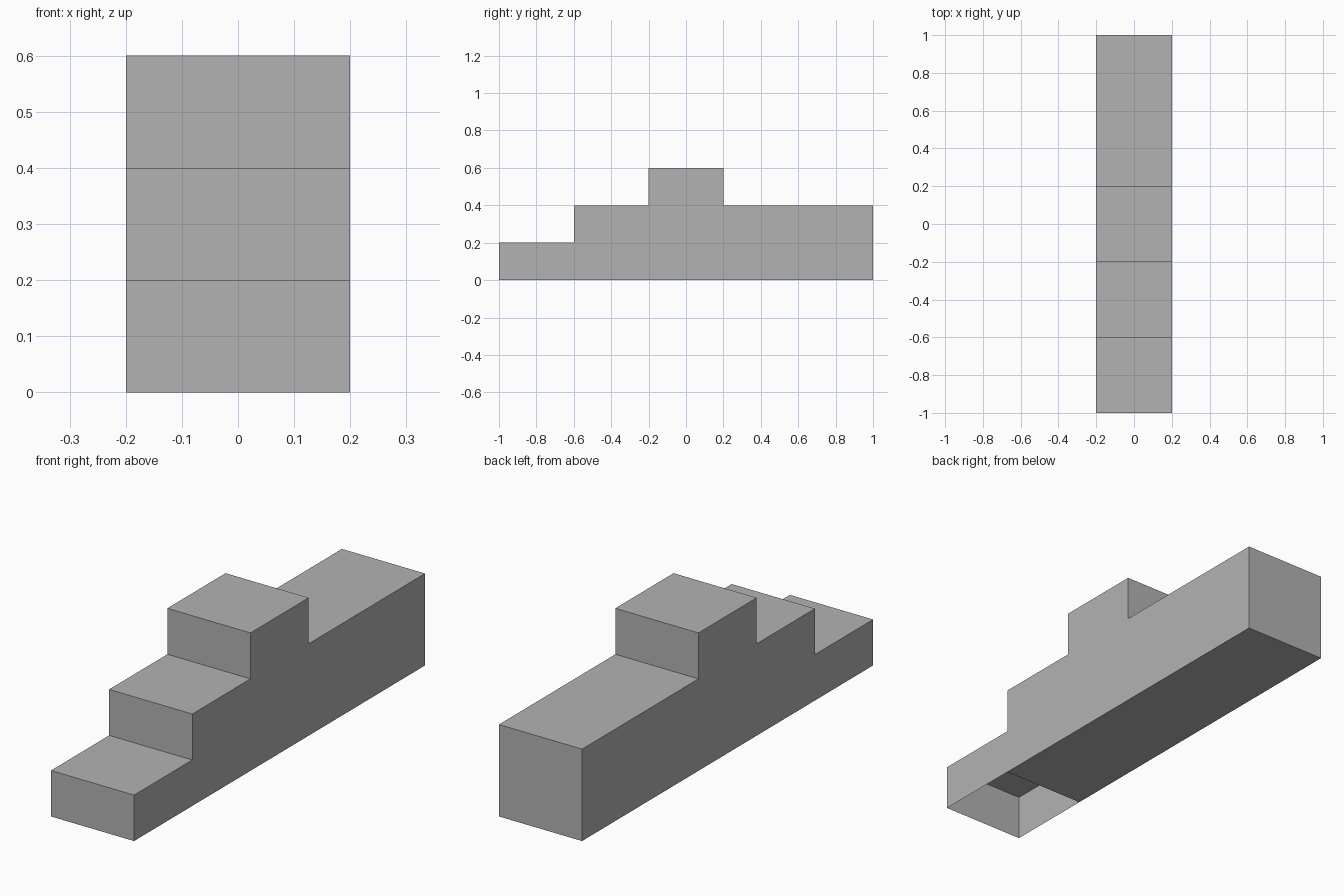
import bpy
import bmesh

# Remove the default cube
cube = bpy.data.objects.get("Cube")
if cube:
    bpy.data.objects.remove(cube, do_unlink=True)

# Plain grey material
grey = bpy.data.materials.new("plain grey")
grey.use_nodes = True
colour = (0.45, 0.45, 0.45, 1.0)
grey.diffuse_color = colour
grey.node_tree.nodes["Principled BSDF"].inputs["Base Color"].default_value = colour

HALF_WIDTH = 0.2
STEP = 0.2

# Side profile (y, z): underside, back, platform, top block, two steps
profile = [(-0.6, 0), (1, 0), (1, 2 * STEP), (0.2, 2 * STEP),
           (0.2, 3 * STEP), (-0.2, 3 * STEP), (-0.2, 2 * STEP),
           (-0.6, 2 * STEP), (-0.6, STEP), (-1, STEP), (-1, 0)]

bm = bmesh.new()
left = [bm.verts.new((HALF_WIDTH, y, z)) for y, z in profile]
right = [bm.verts.new((-HALF_WIDTH, y, z)) for y, z in profile]

# Side walls
bm.faces.new(left)
bm.faces.new(right[::-1])

# Faces across the width; the lowest step stays open underneath
for i in range(len(profile) - 1):
    bm.faces.new((left[i + 1], left[i], right[i], right[i + 1]))

bmesh.ops.recalc_face_normals(bm, faces=bm.faces)
mesh = bpy.data.meshes.new("stepped_block")
bm.to_mesh(mesh)
bm.free()
mesh.materials.append(grey)

block = bpy.data.objects.new("stepped_block", mesh)
bpy.context.scene.collection.objects.link(block)
